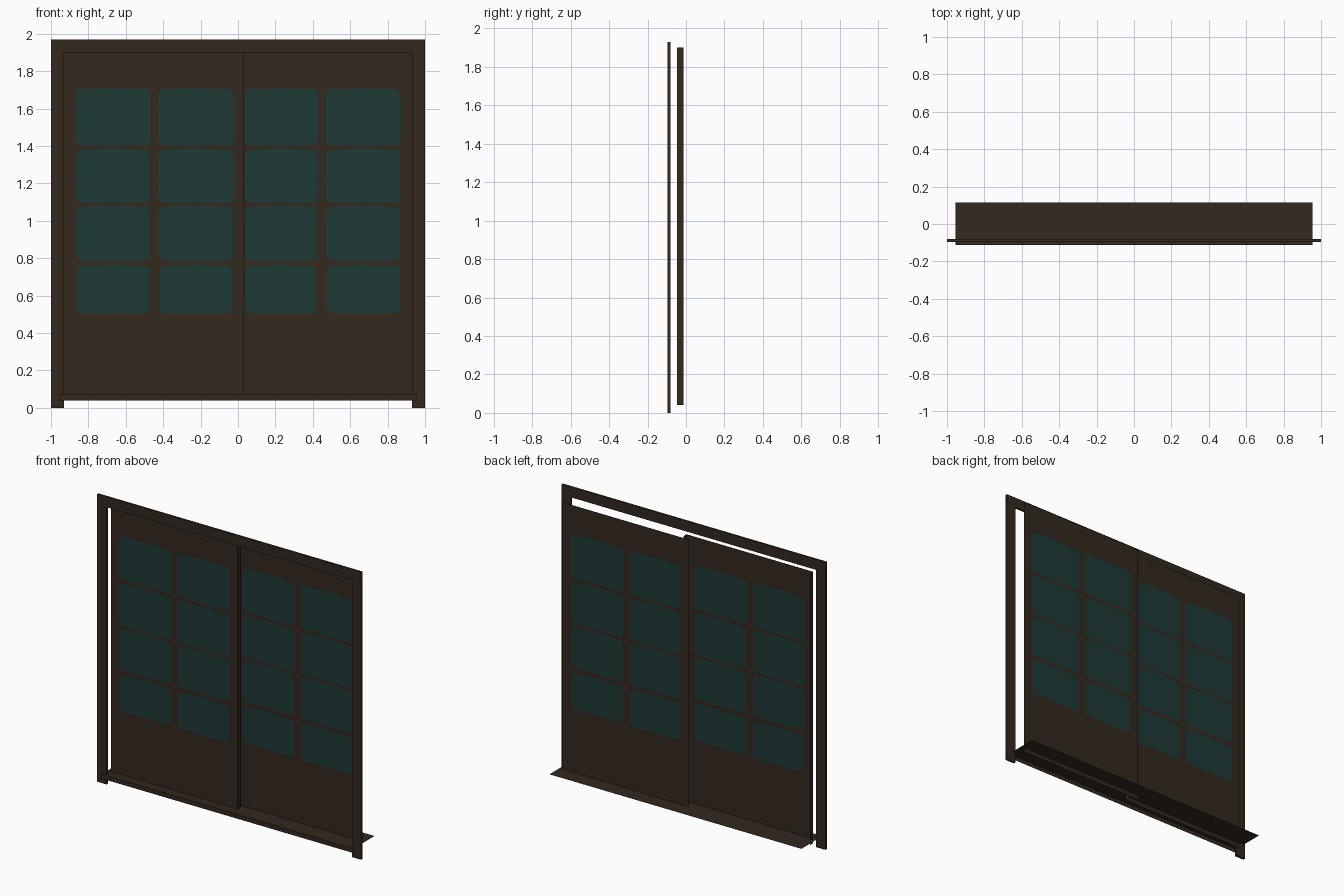
import bpy, bmesh, math
from mathutils import Vector

cube = bpy.data.objects.get("Cube")
if cube:
    bpy.data.objects.remove(cube, do_unlink=True)


def material(name, color):
    mat = bpy.data.materials.new(name)
    mat.use_nodes = True
    mat.diffuse_color = (*color, 1)
    mat.node_tree.nodes["Principled BSDF"].inputs["Base Color"].default_value = (*color, 1)
    return mat


WOOD = material("dark brown wood", (0.033, 0.022, 0.0135))
GLASS = material("dark teal glass", (0.013, 0.041, 0.036))


def finish(name, bm, mat):
    mesh = bpy.data.meshes.new(name)
    bm.to_mesh(mesh)
    bm.free()
    mesh.materials.append(mat)
    obj = bpy.data.objects.new(name, mesh)
    bpy.context.collection.objects.link(obj)


def box(name, low, high, open_ends=False):
    """Box between two corners, optionally without its two x ends."""
    low, high = Vector(low), Vector(high)
    bm = bmesh.new()
    bmesh.ops.create_cube(bm, size=1)
    bm.normal_update()
    if open_ends:
        ends = [f for f in bm.faces if abs(f.normal.x) > 0.5]
        bmesh.ops.delete(bm, geom=ends, context='FACES_ONLY')
    for v in bm.verts:
        v.co = Vector((v.co[i] + 0.5) * (high[i] - low[i]) + low[i] for i in range(3))
    finish(name, bm, WOOD)


def sheet(name, path, sweep):
    """Open sheet made by sweeping a path in a straight line."""
    bm = bmesh.new()
    near = [bm.verts.new(p) for p in path]
    far = [bm.verts.new(Vector(p) + Vector(sweep)) for p in path]
    for i in range(len(path) - 1):
        bm.faces.new((near[i], near[i + 1], far[i + 1], far[i]))
    finish(name, bm, WOOD)


def pane_outline(x0, x1, z0, z1, radius=0.025, bulge=0.006):
    """Rounded rectangle with a gently arched top edge."""
    corners = [(x1 - radius, z0 + radius, -90), (x1 - radius, z1 - radius, 0),
               (x0 + radius, z1 - radius, 90), (x0 + radius, z0 + radius, 180)]
    points = []
    for n, (cx, cz, start) in enumerate(corners):
        for step in range(5):
            a = math.radians(start + step * 22.5)
            points.append((cx + radius * math.cos(a), cz + radius * math.sin(a)))
        if n == 1:
            points.append(((x0 + x1) / 2, z1 + bulge))
    return points


ROWS = [(0.505, 0.757), (0.788, 1.073), (1.095, 1.38), (1.405, 1.703)]


def panes(name, columns, y):
    """Thin glass faces on both sides of a door sheet at depth y."""
    bm = bmesh.new()
    for x0, x1 in columns:
        for row, (z0, z1) in enumerate(ROWS):
            grow = 0.002 * row
            outline = pane_outline(x0 - grow, x1 + grow, z0, z1)
            bm.faces.new([bm.verts.new((x, y - 0.0015, z)) for x, z in outline])
            bm.faces.new([bm.verts.new((x, y + 0.0015, z)) for x, z in reversed(outline)])
    finish(name, bm, GLASS)


# Frame: two posts and a hollow header, flush with each other
for side, name in ((-1, "right_post"), (1, "left_post")):
    x0, x1 = sorted((side * 0.93, side))
    box(name, (x0, -0.096, 0), (x1, -0.081, 1.93))
box("header", (-1, -0.096, 1.9), (1, -0.081, 1.97), open_ends=True)

# Sliding doors: the front one has returned edges, the rear one is a plain sheet
FRONT_Y, RETURN_Y, REAR_Y = -0.048, -0.014, 0.008
DOOR_BOTTOM, DOOR_HEIGHT = 0.04, (0, 0, 1.86)
sheet("front_door", [(-0.93, RETURN_Y, DOOR_BOTTOM), (-0.93, FRONT_Y, DOOR_BOTTOM),
                     (0.03, FRONT_Y, DOOR_BOTTOM), (0.03, RETURN_Y, DOOR_BOTTOM)], DOOR_HEIGHT)
sheet("rear_door", [(-0.026, REAR_Y, DOOR_BOTTOM), (0.93, REAR_Y, DOOR_BOTTOM)], DOOR_HEIGHT)
panes("front_door_panes", [(-0.863, -0.476), (-0.42, -0.032)], FRONT_Y)
panes("rear_door_panes", [(0.041, 0.418), (0.476, 0.863)], REAR_Y)

# Sill: flat sheet with a lip turned down along the front
sheet("sill", [(-0.955, 0.115, 0.07), (-0.955, -0.113, 0.07), (-0.955, -0.113, 0.04)],
      (1.91, 0, 0))
